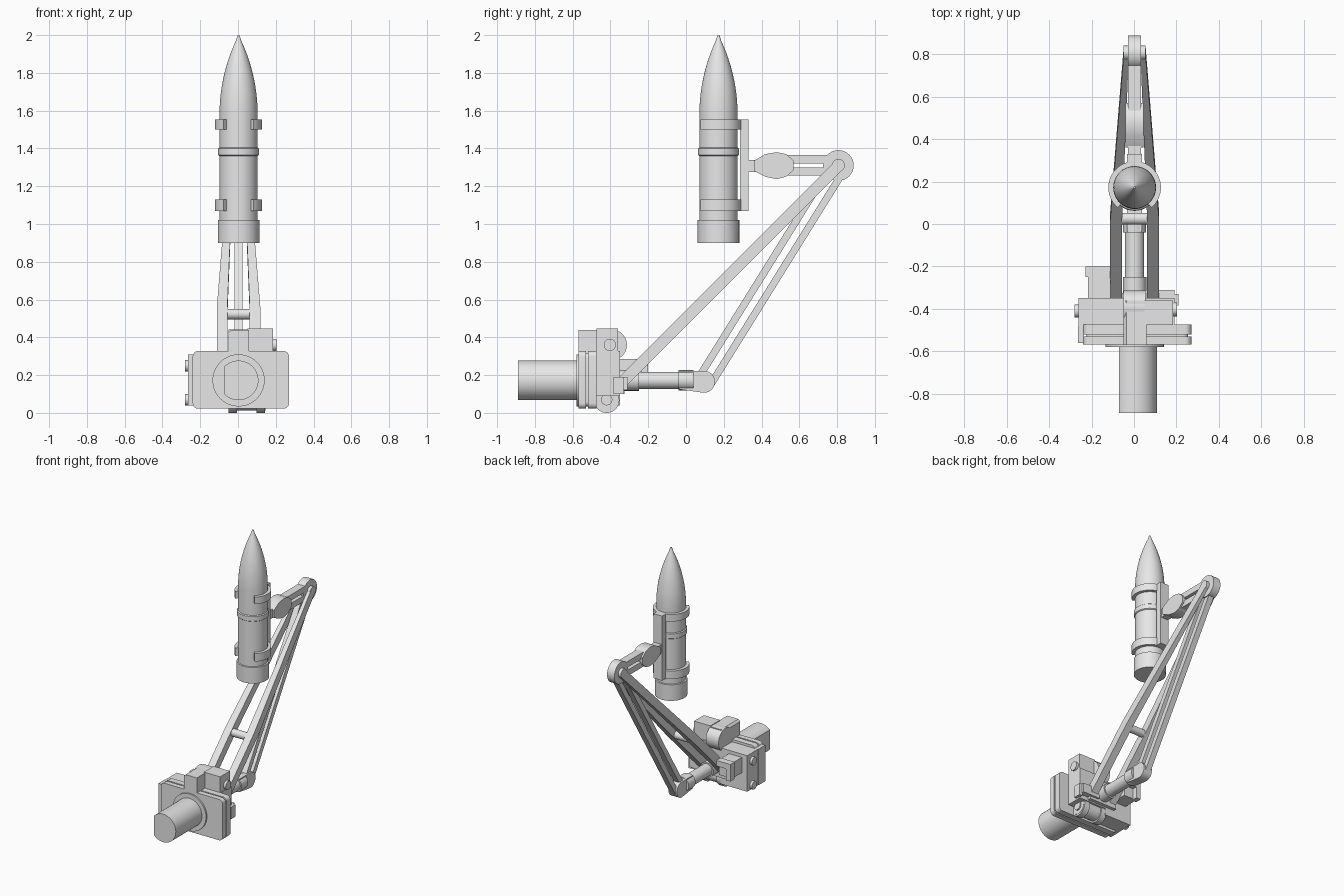
import bpy, bmesh
from math import sin, cos, pi, radians, sqrt
from mathutils import Vector

cube = bpy.data.objects.get("Cube")
if cube:
    bpy.data.objects.remove(cube, do_unlink=True)

grey = bpy.data.materials.new("plain_grey")
grey.use_nodes = True
grey.diffuse_color = (0.8, 0.8, 0.8, 1)
grey.node_tree.nodes["Principled BSDF"].inputs["Base Color"].default_value = (0.8, 0.8, 0.8, 1)


def finish(name, bm):
    bmesh.ops.recalc_face_normals(bm, faces=bm.faces)
    me = bpy.data.meshes.new(name)
    bm.to_mesh(me)
    bm.free()
    me.materials.append(grey)
    me.shade_smooth()
    me.set_sharp_from_angle(angle=radians(30))
    ob = bpy.data.objects.new(name, me)
    bpy.context.collection.objects.link(ob)
    return ob


def bridge(name, rings):
    """Skin a list of equal point loops and cap both ends."""
    bm = bmesh.new()
    loops = [[bm.verts.new(p) for p in ring] for ring in rings]
    for a, b in zip(loops, loops[1:]):
        for i in range(len(a)):
            j = (i + 1) % len(a)
            bm.faces.new((a[i], a[j], b[j], b[i]))
    bm.faces.new(loops[0])
    bm.faces.new(loops[-1])
    return finish(name, bm)


PLACE = {"x": lambda u, v, t: (t, u, v),
         "y": lambda u, v, t: (u, t, v),
         "z": lambda u, v, t: (u, v, t)}


def prism(name, axis, profile, lo, hi):
    put = PLACE[axis]
    return bridge(name, [[put(u, v, t) for u, v in profile] for t in (lo, hi)])


def arc(cu, cv, r, start=0, end=360, n=40):
    full = end - start == 360
    steps = n if full else n + 1
    return [(cu + r * cos(radians(start + (end - start) * i / n)),
             cv + r * sin(radians(start + (end - start) * i / n))) for i in range(steps)]


def disc(name, axis, cu, cv, r, lo, hi):
    return prism(name, axis, arc(cu, cv, r), lo, hi)


def box(name, x, y, z):
    return prism(name, "x", [(y[0], z[0]), (y[1], z[0]), (y[1], z[1]), (y[0], z[1])], *x)


def rounded(u0, u1, v0, v1, r):
    pts = []
    for cu, cv, a in ((u1 - r, v1 - r, 0), (u0 + r, v1 - r, 90),
                      (u0 + r, v0 + r, 180), (u1 - r, v0 + r, 270)):
        pts += arc(cu, cv, r, a, a + 90, 6)
    return pts


def beam(name, stations, tilt):
    """Rectangular bar through (x, y, z, half width, half height) stations."""
    t = Vector(tilt).normalized()
    rings = []
    for x, y, z, w, h in stations:
        c = Vector((x, y, z))
        rings.append([c + Vector((sx * w, 0, 0)) + t * sh * h
                      for sx, sh in ((-1, -1), (1, -1), (1, 1), (-1, 1))])
    return bridge(name, rings)


# Pointed round: base, driving band, straight wall and ogive nose
SX, SY = 0.003, 0.172
profile = [(0.11, 0.9), (0.11, 1.02), (0.101, 1.022), (0.101, 1.36), (0.108, 1.365),
           (0.108, 1.4), (0.101, 1.405), (0.101, 1.58)]
R, L = 0.101, 0.42
rho = (R * R + L * L) / (2 * R)
for i in range(1, 15):
    h = L * i / 14
    profile.append((max(sqrt(rho * rho - h * h) + R - rho, 0.005), 1.58 + h))
bridge("pointed_round", [[(u, v, z) for u, v in arc(SX, SY, r, n=48)] for r, z in profile])

# Holding clips, open toward the front, on a back plate
for name, z0, z1 in (("upper_clip", 1.5, 1.553), ("lower_clip", 1.07, 1.13)):
    c_shape = arc(SX, SY, 0.124, -50, 230) + arc(SX, SY, 0.1, 230, -50)
    prism(name, "z", c_shape, z0, z1)
box("clip_back_plate", (-0.033, 0.038), (0.285, 0.33), (1.07, 1.553))

# Gripper neck, oval hub, twin link and elbow
box("gripper_neck", (-0.028, 0.032), (0.32, 0.4), (1.275, 1.34))
hub = [(0.36, 1.28), (0.42, 1.25), (0.48, 1.238), (0.53, 1.25), (0.57, 1.285), (0.57, 1.335),
       (0.53, 1.37), (0.48, 1.38), (0.42, 1.37), (0.36, 1.335)]
prism("gripper_hub", "x", hub, -0.04, 0.045)
for name, z in (("upper_link", 1.343), ("lower_link", 1.278)):
    box(name, (-0.028, 0.032), (0.53, 0.79), (z - 0.022, z + 0.022))
disc("elbow_disc", "x", 0.807, 1.31, 0.081, -0.028, 0.032)
disc("elbow_pin", "x", 0.807, 1.31, 0.034, -0.05, 0.055)

# Paired upper arms that narrow toward the elbow
for name, s in (("left_upper_arm", 1), ("right_upper_arm", -1)):
    beam(name, [(0.003 + s * 0.087, -0.35, 0.15, 0.028, 0.03),
                (0.003 + s * 0.087, 0.04, 0.54, 0.028, 0.03),
                (0.003 + s * 0.04, 0.81, 1.31, 0.012, 0.03)], (0, -1, 1))
disc("arm_cross_tube", "x", 0.025, 0.523, 0.028, -0.07, 0.075)

# Lower arm made of two parallel rails
for name, s in (("front_rail", -1), ("rear_rail", 1)):
    dy, dz = s * 0.031, -s * 0.02
    beam(name, [(0.003, 0.1 + dy, 0.17 + dz, 0.022, 0.019),
                (0.003, 0.81 + dy, 1.31 + dz, 0.022, 0.019)], (0.0, 0.846, -0.534))

# Knuckle and push tube
knuckle = arc(0.095, 0.165, 0.058, -100, 75, 20) + [(0.03, 0.222), (-0.035, 0.222), (-0.035, 0.125)]
prism("lower_knuckle", "x", knuckle, -0.032, 0.038)
disc("knuckle_collar", "y", 0.003, 0.173, 0.054, -0.04, 0.04)
disc("push_tube", "y", 0.003, 0.172, 0.045, -0.4, 0.0)
disc("push_tube_socket", "y", 0.003, 0.172, 0.055, -0.4, -0.25)
box("arm_base_bar", (-0.112, 0.118), (-0.38, -0.325), (0.1, 0.19))

# Main cylinder with one flat side, and its flange
a = 135
flat_round = arc(0.003, 0.172, 0.105, -a, a, 40)
prism("drive_cylinder", "y", flat_round, -0.89, -0.56)
disc("drive_flange", "y", 0.003, 0.172, 0.138, -0.58, -0.55)

# Mounting plates with a recessed layer between them
prism("front_plate", "y", rounded(-0.24, 0.27, 0.022, 0.328, 0.03), -0.568, -0.53)
prism("plate_spacer", "y", rounded(-0.225, 0.255, 0.035, 0.315, 0.025), -0.54, -0.51)
prism("rear_plate", "y", rounded(-0.24, 0.27, 0.022, 0.328, 0.03), -0.52, -0.474)
box("plate_side_rib", (-0.265, -0.235), (-0.56, -0.48), (0.04, 0.31))

# Housing behind the plates
box("left_housing", (-0.05, 0.19), (-0.48, -0.35), (0.09, 0.328))
box("right_housing", (-0.262, -0.04), (-0.48, -0.35), (0.04, 0.31))
disc("side_knob", "x", -0.41, 0.07, 0.03, -0.28, -0.24)
disc("side_knob_upper", "x", -0.41, 0.25, 0.03, -0.28, -0.24)

# Top block, round motor case and knob
box("top_block", (-0.035, 0.055), (-0.57, -0.4), (0.3, 0.43))
prism("top_block_cap", "y", [(-0.05, 0.3), (0.058, 0.3), (0.058, 0.44), (-0.035, 0.44), (-0.05, 0.425)],
      -0.57, -0.36)
box("motor_block", (0.05, 0.185), (-0.475, -0.36), (0.31, 0.446))
disc("motor_case", "x", -0.395, 0.36, 0.082, -0.05, 0.055)
disc("motor_knob", "x", -0.403, 0.36, 0.032, 0.17, 0.203)

# Lower roller with end hub and feet
disc("lower_roller", "x", -0.42, 0.07, 0.058, -0.05, 0.145)
disc("roller_hub", "x", -0.42, 0.07, 0.03, -0.06, 0.155)
for name, x in (("right_foot", -0.028), ("left_foot", 0.12)):
    disc(name, "x", -0.42, 0.067, 0.067, x - 0.023, x + 0.023)

# Side bracket and rear box with a forked end
box("side_bracket", (0.05, 0.19), (-0.375, -0.31), (0.12, 0.19))
box("bracket_end", (0.185, 0.21), (-0.385, -0.33), (0.1, 0.19))
box("rear_box", (-0.217, -0.11), (-0.36, -0.235), (0.17, 0.285))
box("rear_box_top", (-0.228, -0.11), (-0.25, -0.2), (0.25, 0.292))
box("rear_box_side", (-0.228, -0.19), (-0.25, -0.2), (0.165, 0.26))
